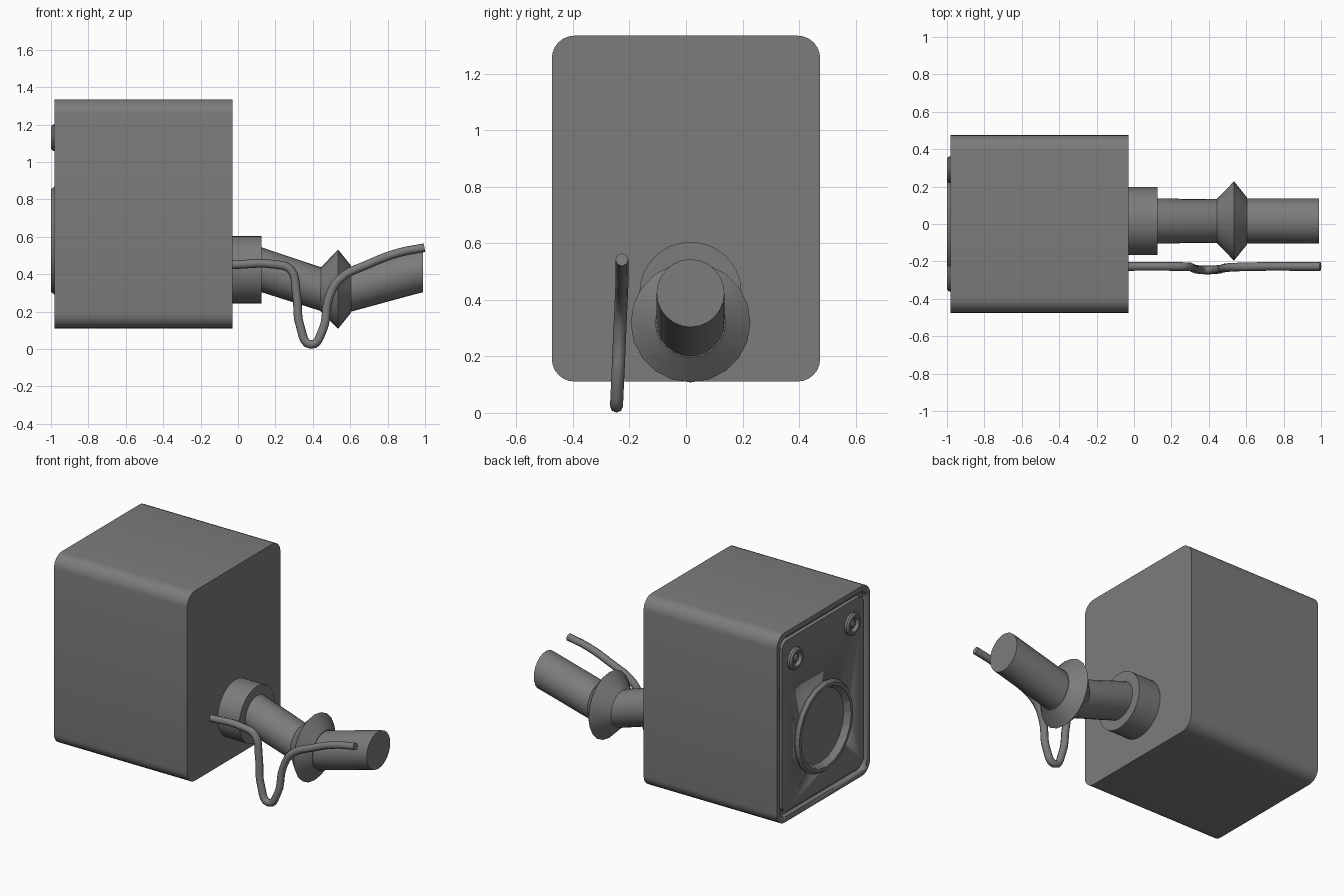
import bpy, bmesh, math
from mathutils import Vector

cube = bpy.data.objects.get("Cube")
if cube:
    bpy.data.objects.remove(cube, do_unlink=True)

GREY = (0.2, 0.2, 0.2, 1)
grey = bpy.data.materials.new("dark grey")
grey.use_nodes = True
grey.diffuse_color = GREY
grey.node_tree.nodes["Principled BSDF"].inputs["Base Color"].default_value = GREY


def finish(name, bm, smooth=35):
    bmesh.ops.recalc_face_normals(bm, faces=bm.faces)
    mesh = bpy.data.meshes.new(name)
    bm.to_mesh(mesh)
    bm.free()
    mesh.materials.append(grey)
    ob = bpy.data.objects.new(name, mesh)
    bpy.context.collection.objects.link(ob)
    if smooth:
        bpy.ops.object.select_all(action='DESELECT')
        ob.select_set(True)
        bpy.context.view_layer.objects.active = ob
        bpy.ops.object.shade_smooth_by_angle(angle=math.radians(smooth))
    return ob


def loft(name, loops, smooth=35):
    """Skin a list of equal-length point loops and cap both ends."""
    bm = bmesh.new()
    rings = [[bm.verts.new(p) for p in loop] for loop in loops]
    n = len(rings[0])
    for a, b in zip(rings, rings[1:]):
        for i in range(n):
            j = (i + 1) % n
            bm.faces.new((a[i], a[j], b[j], b[i]))
    bm.faces.new(rings[0])
    bm.faces.new(rings[-1])
    return finish(name, bm, smooth)


def tube(name, profile, y, sides=24, smooth=35):
    """Round part along x; profile holds (x, radius, centre height)."""
    turns = [math.tau * i / sides for i in range(sides)]
    return loft(name, [[(x, y + r * math.cos(t), z + r * math.sin(t)) for t in turns]
                       for x, r, z in profile], smooth)


def rounded_slab(name, x0, x1, half_y, half_z, radius, smooth=35):
    """Rounded rectangle extruded along x around the cabinet centre."""
    outline = []
    for k, (sy, sz) in enumerate(((1, 1), (-1, 1), (-1, -1), (1, -1))):
        for i in range(7):
            t = math.pi / 2 * (k + i / 6)
            outline.append((sy * (half_y - radius) + radius * math.cos(t),
                            MID_Z + sz * (half_z - radius) + radius * math.sin(t)))
    return loft(name, [[(x, y, z) for y, z in outline] for x in (x0, x1)], smooth)


def cut(target, cutter):
    mod = target.modifiers.new("cut", 'BOOLEAN')
    mod.operation = 'DIFFERENCE'
    mod.solver = 'EXACT'
    mod.object = cutter
    cutter.hide_render = True
    cutter.hide_set(True)
    cutter.display_type = 'WIRE'


MID_Z = 0.723
WOOFER_Z = 0.58

# Cabinet with a shallow recess holding the baffle
cabinet = rounded_slab("cabinet", -0.98, -0.03, 0.475, 0.612, 0.08)
baffle = rounded_slab("baffle", -0.975, -0.94, 0.415, 0.55, 0.05)
recess_cutter = rounded_slab("recess_cutter", -1.1, -0.95, 0.44, 0.577, 0.06)
hole_cutter = tube("hole_cutter", [(-1.2, 0.27, WOOFER_Z), (-0.8, 0.27, WOOFER_Z)], 0, 20)
cut(cabinet, recess_cutter)
cut(cabinet, hole_cutter)
cut(baffle, hole_cutter)

# Woofer: rim, cone and dust cap in one turned profile
woofer = [(-0.96, 0.29), (-0.98, 0.29), (-1.0, 0.275), (-1.0, 0.255), (-0.96, 0.235),
          (-0.88, 0.165), (-0.86, 0.115), (-0.885, 0.09), (-0.9, 0.045), (-0.903, 0.01)]
tube("woofer", [(x, r, WOOFER_Z) for x, r in woofer], 0, 20, 15)

# Two small round drivers
knob = [(-0.96, 0.07), (-0.99, 0.07), (-1.0, 0.06), (-1.0, 0.045), (-0.98, 0.035),
        (-0.98, 0.025), (-0.993, 0.018), (-0.996, 0.006)]
for side, y in (("left", 0.29), ("right", -0.29)):
    tube(side + "_tweeter", [(x, r, 1.13) for x, r in knob], y, 20)

# Wall bracket: mounting disc, two arms and a double-cone joint
ARM_Y = 0.016
tube("mount_disc", [(-0.04, 0.181, 0.424), (0.125, 0.181, 0.424)], ARM_Y, 32)
tube("inner_arm", [(0.1, 0.12, 0.43), (0.125, 0.12, 0.424), (0.46, 0.117, 0.315)], ARM_Y)
tube("joint", [(0.44, 0.115, 0.318), (0.535, 0.212, 0.32), (0.605, 0.125, 0.32)], ARM_Y, 20, 25)
tube("outer_arm", [(0.59, 0.12, 0.316), (0.95, 0.12, 0.414), (0.99, 0.12, 0.424)], ARM_Y)

# Hanging cable
path = [(-0.04, 0.45), (0.2, 0.452), (0.28, 0.425), (0.312, 0.3), (0.333, 0.12),
        (0.39, 0.024), (0.452, 0.1), (0.485, 0.27), (0.54, 0.37), (0.7, 0.455),
        (0.86, 0.515), (0.997, 0.542)]
curve = bpy.data.curves.new("cable", 'CURVE')
curve.dimensions = '3D'
curve.bevel_depth = 0.023
curve.bevel_resolution = 2
curve.resolution_u = 5
curve.use_fill_caps = True
spline = curve.splines.new('BEZIER')
spline.bezier_points.add(len(path) - 1)
for point, (x, z) in zip(spline.bezier_points, path):
    point.co = Vector((x, -0.247 + 0.02 * min(1, z / 0.45), z))
    point.handle_left_type = point.handle_right_type = 'AUTO'
curve.materials.append(grey)
bpy.context.collection.objects.link(bpy.data.objects.new("cable", curve))
